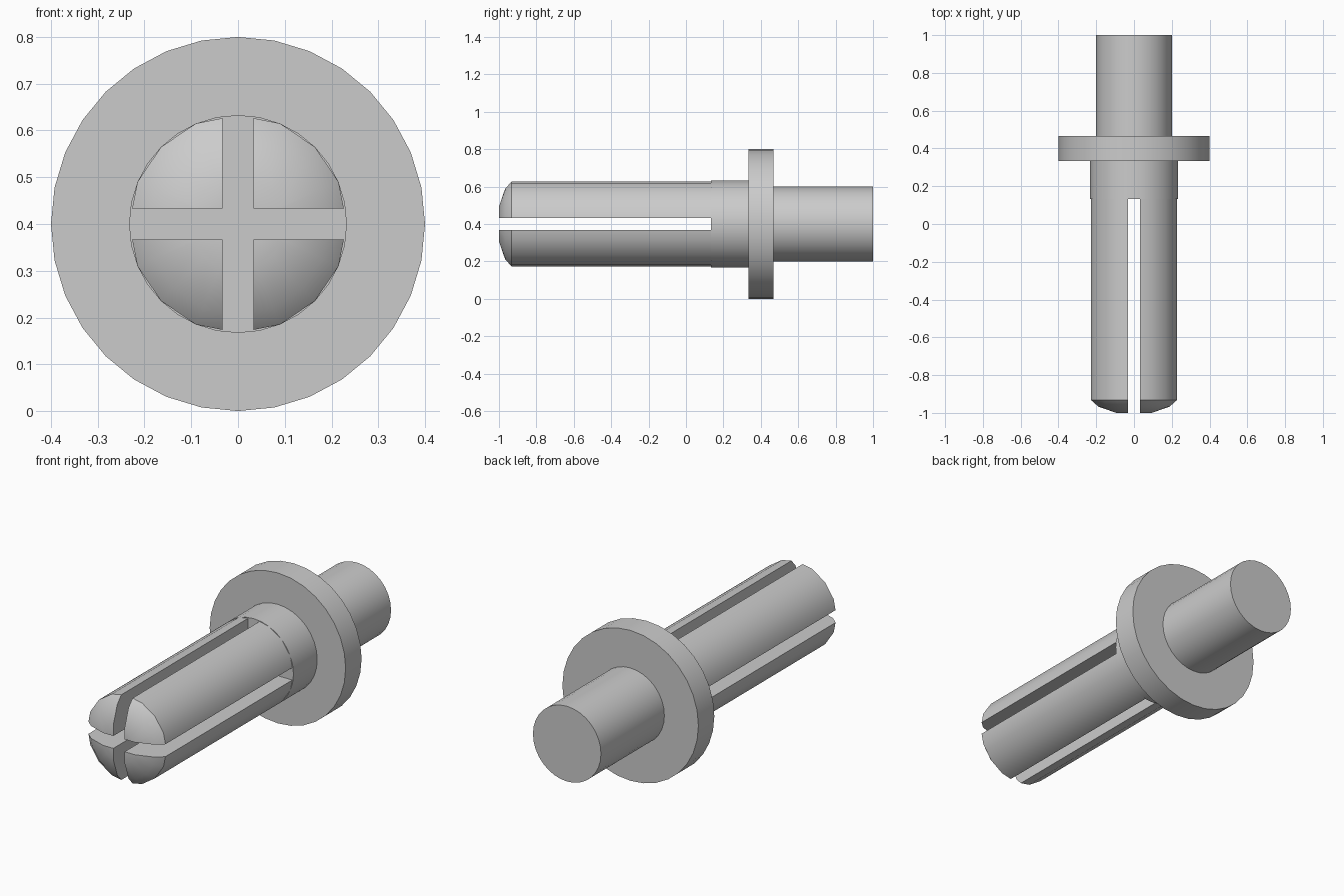
import bpy, bmesh, math
from mathutils import Matrix

AXIS_HEIGHT = 0.4
SLOT_HALF = 0.033

if "Cube" in bpy.data.objects:
    bpy.data.objects.remove(bpy.data.objects["Cube"])

grey = bpy.data.materials.new("plain_grey")
grey.use_nodes = True
grey.diffuse_color = (0.6, 0.6, 0.6, 1)
grey.node_tree.nodes["Principled BSDF"].inputs["Base Color"].default_value = (0.6, 0.6, 0.6, 1)


def lathe(profile, sides):
    """Closed solid turned around the y axis from (radius, y) points."""
    bm = bmesh.new()
    rings = []
    for radius, y in profile:
        angles = [2 * math.pi * i / sides for i in range(sides)]
        rings.append([bm.verts.new((radius * math.cos(a), y, radius * math.sin(a))) for a in angles])
    for a, b in zip(rings, rings[1:]):
        for i in range(sides):
            j = (i + 1) % sides
            bm.faces.new((a[i], a[j], b[j], b[i]))
    bm.faces.new(rings[0])
    bm.faces.new(rings[-1])
    bmesh.ops.recalc_face_normals(bm, faces=bm.faces)
    return bm


def finish(bm, name):
    mesh = bpy.data.meshes.new(name)
    bm.to_mesh(mesh)
    bm.free()
    mesh.materials.append(grey)
    obj = bpy.data.objects.new(name, mesh)
    obj.location.z = AXIS_HEIGHT
    bpy.context.collection.objects.link(obj)
    bpy.ops.object.select_all(action='DESELECT')
    obj.select_set(True)
    bpy.context.view_layer.objects.active = obj
    bpy.ops.object.shade_smooth_by_angle(angle=math.radians(30))
    return obj


# Collar, flange and rear shaft turned as one body
body = [(0.233, 0.133), (0.233, 0.333), (0.4, 0.333),
        (0.4, 0.467), (0.2, 0.467), (0.2, 1.0)]
finish(lathe(body, 32), "flanged_body")

# One domed prong, trimmed to a quadrant and mirrored across both slots
prong = lathe([(0.1, -1.0), (0.195, -0.967), (0.233, -0.933), (0.233, 0.133)], 16)
for normal in ((1, 0, 0), (0, 0, 1)):
    cut = bmesh.ops.bisect_plane(
        prong, geom=prong.verts[:] + prong.edges[:] + prong.faces[:],
        plane_co=[SLOT_HALF * n for n in normal], plane_no=normal, clear_inner=True)
    edges = [e for e in cut["geom_cut"] if isinstance(e, bmesh.types.BMEdge)]
    bmesh.ops.holes_fill(prong, edges=edges, sides=0)
bmesh.ops.recalc_face_normals(prong, faces=prong.faces)
prongs = finish(prong, "split_prongs")
mirror = prongs.modifiers.new("mirror", 'MIRROR')
mirror.use_axis = (True, False, True)
mirror.use_mirror_merge = False
